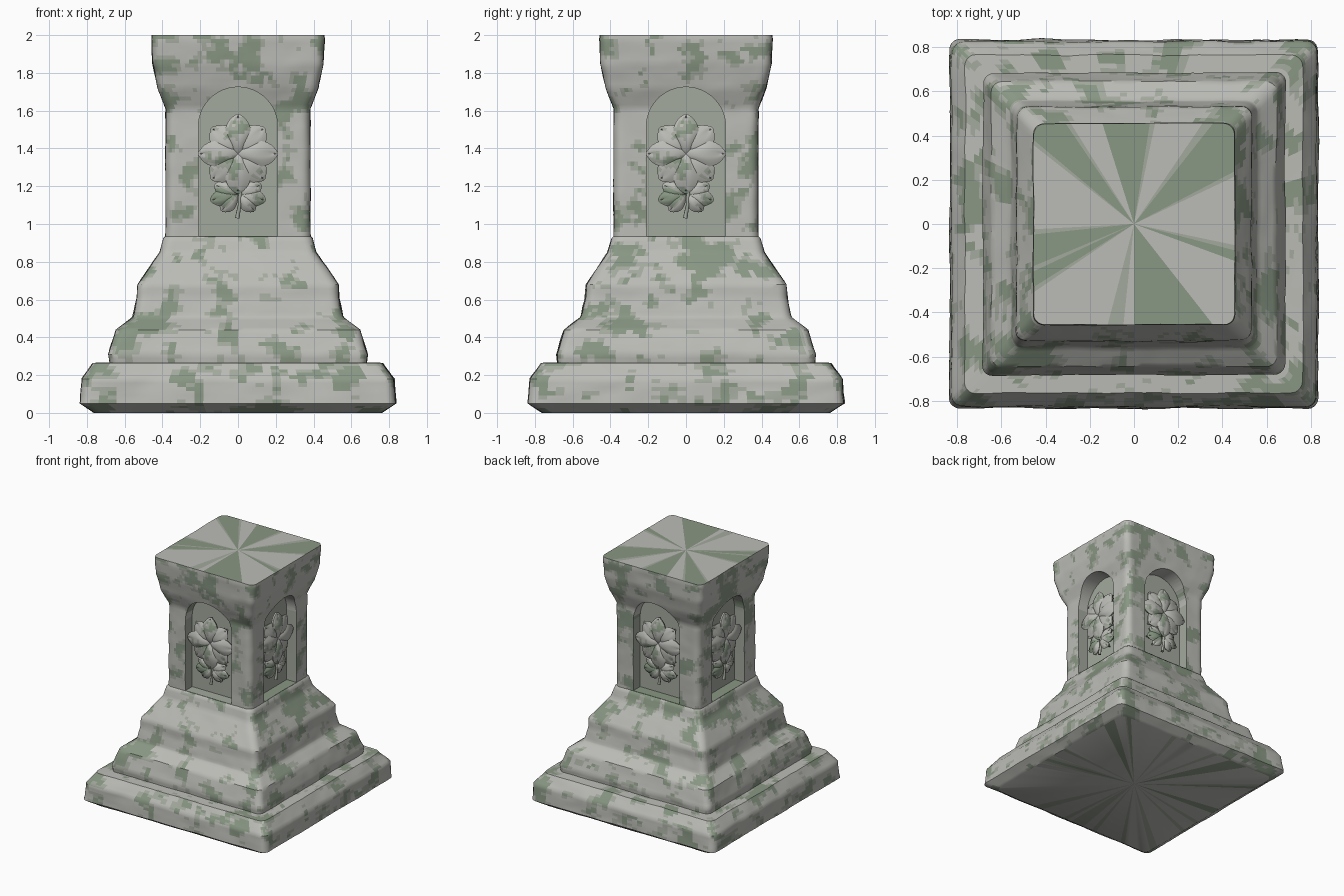
import bpy, bmesh, math
from mathutils import Vector, Matrix, noise

if "Cube" in bpy.data.objects:
    bpy.data.objects.remove(bpy.data.objects["Cube"])


def material(name, rgb):
    m = bpy.data.materials.new(name)
    m.diffuse_color = (*rgb, 1)
    m.use_nodes = True
    m.node_tree.nodes["Principled BSDF"].inputs["Base Color"].default_value = m.diffuse_color
    return m


MATS = [material("stone", (0.50, 0.50, 0.47)),
        material("stained_stone", (0.37, 0.40, 0.34)),
        material("moss", (0.25, 0.31, 0.23))]


def make_object(name, bm):
    bmesh.ops.recalc_face_normals(bm, faces=bm.faces)
    me = bpy.data.meshes.new(name)
    bm.to_mesh(me)
    bm.free()
    ob = bpy.data.objects.new(name, me)
    bpy.context.collection.objects.link(ob)
    return ob


def activate(ob):
    bpy.ops.object.select_all(action='DESELECT')
    ob.select_set(True)
    bpy.context.view_layer.objects.active = ob


def weather(ob, scale=6.0):
    # patchy moss chosen per face from fractal noise
    for m in MATS:
        ob.data.materials.append(m)
    for p in ob.data.polygons:
        c = p.center
        n = noise.fractal(Vector((c.x * scale, c.y * scale, c.z * scale * 1.2)), 0.8, 2.0, 4)
        p.material_index = 2 if n > 0.30 else 1 if n > 0.14 else 0


# --- pedestal body: rounded-square rings stacked along a moulded profile
PROFILE = [(0.76, 0), (0.835, 0.05), (0.825, 0.18), (0.765, 0.265), (0.68, 0.268),
           (0.685, 0.31), (0.645, 0.44), (0.56, 0.505), (0.555, 0.515), (0.535, 0.61),
           (0.53, 0.68), (0.415, 0.85), (0.393, 0.925), (0.383, 0.935), (0.383, 1.61),
           (0.425, 1.72), (0.452, 1.85), (0.458, 1.98), (0.455, 2.0)]


def ring_points(w, n=34, arc=5):
    r = 0.05
    pts = []
    for q in range(4):
        rot = Matrix.Rotation(q * math.pi / 2, 2)
        for i in range(n):
            pts.append(rot @ Vector((w, (w - r) * (2 * i / n - 1))))
        for i in range(arc):
            a = i / arc * math.pi / 2
            pts.append(rot @ Vector((w - r + r * math.cos(a), w - r + r * math.sin(a))))
    return pts


levels = []
for (w0, z0), (w1, z1) in zip(PROFILE, PROFILE[1:]):
    k = max(1, math.ceil(math.hypot(w1 - w0, z1 - z0) / 0.024))
    levels += [(w0 + (w1 - w0) * i / k, z0 + (z1 - z0) * i / k) for i in range(k)]
levels.append(PROFILE[-1])

bm = bmesh.new()
rings = []
for w, z in levels:
    ring = []
    for p in ring_points(w):
        rough = 1 + 0.009 * noise.fractal(Vector((p.x * 5, p.y * 5, z * 8)), 1.0, 2.0, 3)
        ring.append(bm.verts.new((p.x * rough, p.y * rough, z)))
    rings.append(ring)
count = len(rings[0])
for a, b in zip(rings, rings[1:]):
    for i in range(count):
        j = (i + 1) % count
        bm.faces.new((a[i], a[j], b[j], b[i]))
for ring, z in ((rings[0], 0), (rings[-1], 2)):
    hub = bm.verts.new((0, 0, z))
    for i in range(count):
        bm.faces.new((hub, ring[i], ring[(i + 1) % count]))
body = make_object("pedestal_body", bm)

# --- arched niches cut into the four shaft faces
NICHE_BACK = 0.295
bm = bmesh.new()
outline = [(-0.21, 0.937), (0.21, 0.937)]
outline += [(0.21 * math.cos(math.pi * i / 24), 1.515 + 0.21 * math.sin(math.pi * i / 24)) for i in range(25)]
for q in range(4):
    rot = Matrix.Rotation(q * math.pi / 2, 4, 'Z')
    back = [bm.verts.new(rot @ Vector((x, -NICHE_BACK, z))) for x, z in outline]
    front = [bm.verts.new(rot @ Vector((x, -0.6, z))) for x, z in outline]
    bm.faces.new(back)
    bm.faces.new(front)
    for i in range(len(outline)):
        j = (i + 1) % len(outline)
        bm.faces.new((back[i], back[j], front[j], front[i]))
cutter = make_object("niche_cutter", bm)
cutter.hide_render = True
activate(body)
mod = body.modifiers.new("niches", 'BOOLEAN')
mod.operation = 'DIFFERENCE'
mod.solver = 'EXACT'
mod.object = cutter
bpy.ops.object.modifier_apply(modifier=mod.name)
bpy.data.objects.remove(cutter)
weather(body)
for p in body.data.polygons:
    c = p.center
    if p.area > 0.01 and 0.95 < c.z < 1.75:
        p.material_index = 1
bpy.ops.object.shade_smooth_by_angle(angle=math.radians(35))


# --- carved flower: cupped pointed petals, two lobed leaves and a stem
def petal(bm, x, z, angle, length, half, depth, dome=0.03, nt=12, ns=8):
    d = Vector((math.cos(angle), math.sin(angle)))
    side = Vector((-d.y, d.x))
    grid = []
    for i in range(nt + 1):
        t = i / nt
        w = half * max(0.04, math.sin(math.pi * min(1, 0.06 + 0.94 * t ** 1.45))) ** 0.75
        row = []
        for j in range(ns + 1):
            s = 2 * j / ns - 1
            p = d * (t * length) + side * (w * s)
            lift = dome * math.sin(math.pi * t ** 0.8) * (1 - 0.7 * s * s)
            lift -= 0.006 * max(0, 1 - abs(s) * 4) * t      # centre vein
            row.append(bm.verts.new((x + p.x, -(depth + lift), z + p.y)))
        grid.append(row)
    for a, b in zip(grid, grid[1:]):
        for j in range(ns):
            bm.faces.new((a[j], b[j], b[j + 1], a[j + 1]))


bm = bmesh.new()
for i in range(8):
    cardinal = i % 2 == 0
    petal(bm, 0, 1.372, i * math.pi / 4, 0.207 if cardinal else 0.192,
          0.062 if cardinal else 0.066, 0.345 if cardinal else 0.335)
for s in (-1, 1):
    for ang, ln in ((25, 0.12), (-12, 0.135), (-48, 0.11)):
        a = math.radians(ang if s > 0 else 180 - ang)
        petal(bm, 0.01 * s, 1.155, a, ln, 0.036, 0.325, 0.028)
flower = make_object("flower_front", bm)
activate(flower)
mod = flower.modifiers.new("thickness", 'SOLIDIFY')
mod.thickness = 0.022
mod.offset = 0
bpy.ops.object.modifier_apply(modifier=mod.name)
weather(flower)
bpy.ops.object.shade_smooth_by_angle(angle=math.radians(50))

curve = bpy.data.curves.new("stem", 'CURVE')
curve.dimensions = '3D'
curve.bevel_depth = 0.011
curve.bevel_resolution = 2
curve.use_fill_caps = True
spline = curve.splines.new('POLY')
spline.points.add(3)
for pt, (x, z, r) in zip(spline.points, [(0, 1.24, 0.8), (0.012, 1.17, 1), (0.008, 1.10, 0.8), (-0.004, 1.03, 1.1)]):
    pt.co = (x, -0.345, z, 1)
    pt.radius = r
curve.materials.append(MATS[1])
stem = bpy.data.objects.new("stem_front", curve)
bpy.context.collection.objects.link(stem)

# --- repeat flower and stem on the other three faces
for part, base in ((flower, "flower"), (stem, "stem")):
    for q, side in ((1, "right"), (2, "back"), (3, "left")):
        copy = bpy.data.objects.new(f"{base}_{side}", part.data)
        copy.rotation_euler.z = q * math.pi / 2
        bpy.context.collection.objects.link(copy)
